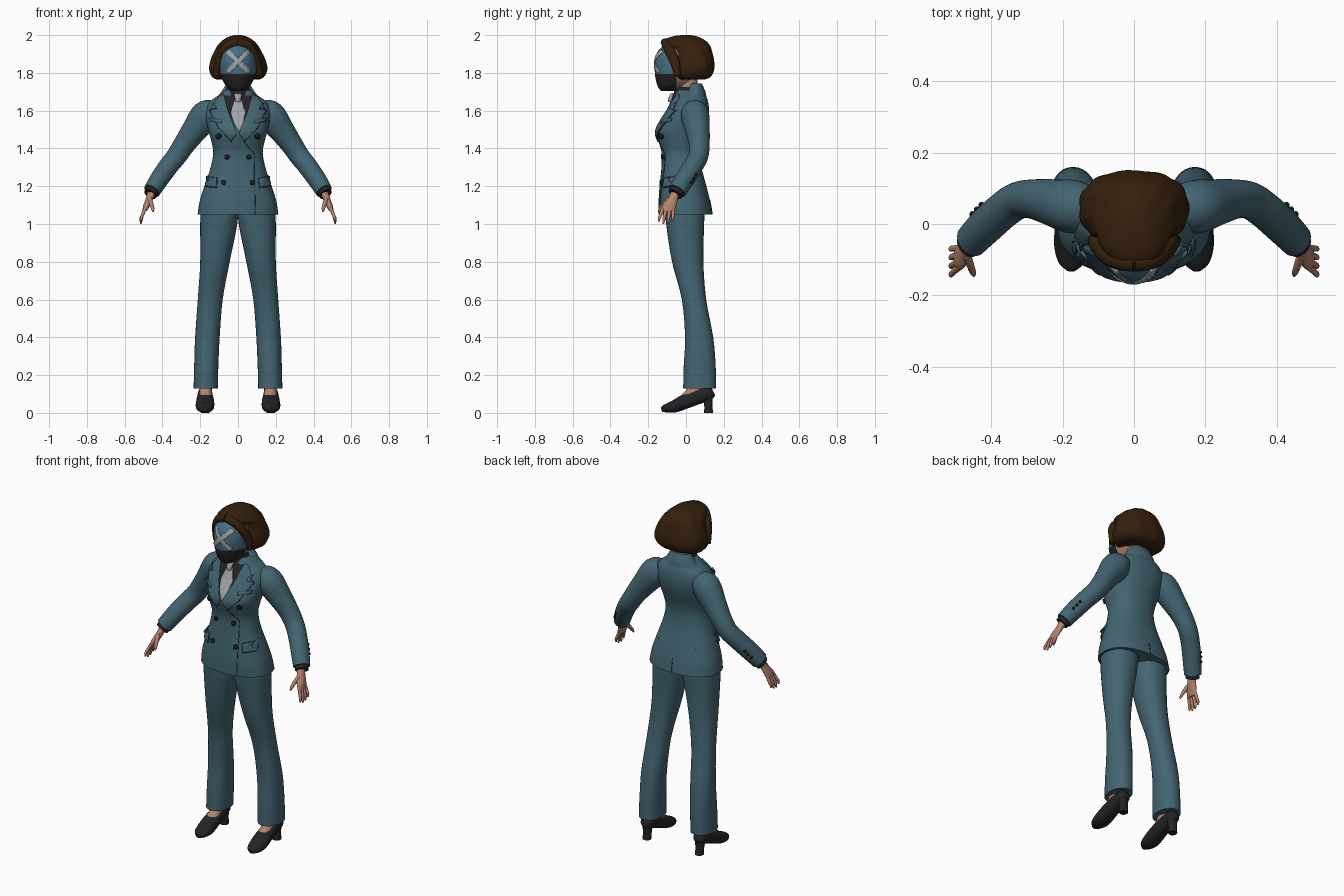
import bpy, bmesh, math
from mathutils import Vector, Quaternion
from mathutils.bvhtree import BVHTree

cube = bpy.data.objects.get("Cube")
if cube:
    bpy.data.objects.remove(cube, do_unlink=True)


def material(name, *rgb):
    m = bpy.data.materials.new(name)
    m.use_nodes = True
    m.diffuse_color = (*rgb, 1)
    bsdf = m.node_tree.nodes["Principled BSDF"]
    bsdf.inputs["Base Color"].default_value = (*rgb, 1)
    bsdf.inputs["Roughness"].default_value = 0.8
    return m


SUIT = material("teal suit", .057, .13, .165)
SEAM = material("dark teal seam", .02, .045, .06)
BLACK = material("black", .017, .017, .019)
HAIR = material("brown hair", .036, .015, .004)
SKIN = material("skin", .46, .23, .15)
BLUE = material("mask blue", .06, .16, .23)
GREY = material("light grey", .36, .37, .38)


def finish(name, bm, mats):
    me = bpy.data.meshes.new(name)
    bm.to_mesh(me)
    bm.free()
    for m in mats:
        me.materials.append(m)
    me.shade_smooth()
    me.set_sharp_from_angle(angle=math.radians(45))
    ob = bpy.data.objects.new(name, me)
    bpy.context.scene.collection.objects.link(ob)
    return ob


def smooth_rows(rows, steps):
    """Catmull-Rom interpolation of the cross-sections."""
    p = [rows[0]] + list(rows) + [rows[-1]]
    out = []
    for i in range(1, len(p) - 2):
        for k in range(steps):
            t = k / steps
            out.append([b + .5 * t * (c - a + t * (2*a - 5*b + 4*c - d + t * (3*(b - c) + d - a)))
                        for a, b, c, d in zip(*p[i - 1:i + 3])])
    return out + [list(rows[-1])]


def loft(name, rows, mat, side=1, follow=False, seg=32, steps=4, power=1.0, wave=0.0):
    """Skin elliptical sections (x, y, z, rx, ry); follow tilts them along the path."""
    rows = smooth_rows(rows, steps)
    bm = bmesh.new()
    rings = []
    for i, (x, y, z, rx, ry) in enumerate(rows):
        a, b = rows[max(i - 1, 0)], rows[min(i + 1, len(rows) - 1)]
        q = Quaternion()
        if follow:
            q = Vector((0, 0, -1)).rotation_difference(Vector(b[:3]) - Vector(a[:3]))
        ring = []
        for k in range(seg):
            t = math.tau * k / seg
            c, s = math.cos(t), math.sin(t)
            w = 1 + wave * math.sin(11 * t + z * 25)
            v = q @ Vector((math.copysign(abs(c) ** power, c) * rx * w,
                            math.copysign(abs(s) ** power, s) * ry * w, 0))
            v += Vector((x, y, z))
            ring.append(bm.verts.new((v.x * side, v.y, max(v.z, 0))))
        rings.append(ring)
    for a, b in zip(rings, rings[1:]):
        for k in range(seg):
            bm.faces.new((a[k - 1], a[k], b[k], b[k - 1]))
    bm.faces.new(rings[0])
    bm.faces.new(rings[-1])
    bmesh.ops.recalc_face_normals(bm, faces=bm.faces)
    return finish(name, bm, [mat])


def body(rows, cx=0):
    """Rows (z, half width, front y, back y) to sections."""
    return [(cx, (f + b) / 2, z, w, (b - f) / 2) for z, w, f, b in rows]


def surface(ob):
    bm = bmesh.new()
    bm.from_mesh(ob.data)
    tree = BVHTree.FromBMesh(bm)
    bm.free()
    return tree


def slice_mesh(bm, co, no):
    bmesh.ops.bisect_plane(bm, geom=bm.verts[:] + bm.edges[:] + bm.faces[:],
                           plane_co=co, plane_no=no)


def plate(name, pts, mat, tree, lift=.004, face=-1, step=.012):
    """Thin plate with outline (x, z) laid on a surface; face -1 is front, 1 is back."""
    bm = bmesh.new()
    bm.faces.new([bm.verts.new((x, 0, z)) for x, z in pts])
    bmesh.ops.triangulate(bm, faces=bm.faces[:])
    for axis, normal in ((0, (1, 0, 0)), (1, (0, 0, 1))):
        lo, hi = min(p[axis] for p in pts), max(p[axis] for p in pts)
        for k in range(1, int((hi - lo) / step) + 1):
            slice_mesh(bm, Vector(normal) * (lo + k * step), normal)
    for v in bm.verts:
        hit, n, _, _ = tree.ray_cast(Vector((v.co.x, face, v.co.z)), Vector((0, -face, 0)))
        if hit is None:
            hit, n, _, _ = tree.find_nearest(Vector((v.co.x, face * .1, v.co.z)))
        v.co = hit + n * lift
    bm.normal_update()
    if sum(f.normal.y * f.calc_area() for f in bm.faces) * face < 0:
        bmesh.ops.reverse_faces(bm, faces=bm.faces[:])
    ob = finish(name, bm, [mat])
    mod = ob.modifiers.new("thickness", 'SOLIDIFY')
    mod.thickness = lift + .001
    mod.offset = -1
    return ob


def disc(x, z, r):
    return [(x + r * math.cos(k * math.tau / 14), z + r * math.sin(k * math.tau / 14)) for k in range(14)]


def mirrored(pts, s):
    return [(x * s, z) for x, z in pts]


# Jacket body
jacket = loft("jacket", body([
    (1.05, .214, -.145, .14), (1.12, .203, -.145, .128), (1.2, .178, -.14, .108),
    (1.3, .145, -.13, .082), (1.38, .131, -.13, .075), (1.44, .142, -.147, .085),
    (1.49, .155, -.157, .102), (1.55, .168, -.13, .118), (1.6, .172, -.1, .122),
    (1.645, .152, -.078, .117), (1.68, .105, -.062, .105), (1.71, .066, -.05, .085)]),
    SUIT, seg=48, power=.88)
coat = surface(jacket)
loft("jacket_collar", body([(1.66, .115, -.03, .11), (1.7, .088, -.01, .103), (1.745, .06, .02, .083)]), SUIT)
loft("shirt_collar", body([(1.65, .085, -.078, .08), (1.69, .069, -.066, .078), (1.725, .056, -.055, .07)]), BLACK)

# Shirt front, tie, lapels and seams
plate("shirt_front", [(.008, 1.485), (.055, 1.59), (.08, 1.68), (-.08, 1.68), (-.05, 1.59)], BLACK, coat, .002)
plate("tie", [(.008, 1.488), (.027, 1.53), (.038, 1.59), (.018, 1.655),
              (-.018, 1.655), (-.038, 1.59), (-.02, 1.53)], GREY, coat, .005)
loft("tie_knot", [(0, -.07, 1.69, .021, .012), (0, -.08, 1.665, .017, .014), (0, -.083, 1.645, .012, .012)],
     GREY, seg=12)
LAPEL = [(.006, 1.48), (.05, 1.59), (.075, 1.685), (.1, 1.67), (.125, 1.635),
         (.108, 1.607), (.145, 1.598), (.1, 1.51), (.035, 1.44)]
for side, word in ((1, "left"), (-1, "right")):
    plate(word + "_lapel", mirrored(LAPEL, side), SUIT, coat, .008)
    plate(word + "_lapel_edge", mirrored([(.035, 1.436), (.103, 1.508), (.15, 1.6), (.144, 1.6),
                                          (.099, 1.511), (.033, 1.441)], side), SEAM, coat, .006)
    plate(word + "_breast_pocket", mirrored([(.085, 1.53), (.145, 1.545), (.145, 1.56), (.085, 1.547)], side),
          SUIT, coat, .009)
    plate(word + "_pocket_flap", mirrored([(.115, 1.195), (.165, 1.2), (.168, 1.235), (.16, 1.25), (.11, 1.24)], side),
          SUIT, coat, .009)
    plate(word + "_pocket_edge", mirrored([(.112, 1.191), (.168, 1.196), (.171, 1.237), (.161, 1.254), (.107, 1.244)], side),
          SEAM, coat, .003)
    for n, (x, z) in enumerate(((.1, 1.465), (.057, 1.355), (.075, 1.22))):
        plate(f"{word}_button_{n + 1}", disc(x * side, z, .013), BLACK, coat, .009)
plate("front_seam", [(.03, 1.44), (.088, 1.37), (.092, 1.055), (.088, 1.055), (.084, 1.368), (.027, 1.438)],
      SEAM, coat, .002)
plate("back_vent", [(-.002, 1.055), (.002, 1.055), (.001, 1.13), (-.001, 1.13)], SEAM, coat, .002, face=1)

# Limbs
for side, word in ((1, "left"), (-1, "right")):
    sleeve = loft(word + "_sleeve", [
        (.12, .04, 1.605, .055, .06), (.17, .048, 1.575, .08, .075), (.235, .062, 1.49, .067, .064),
        (.285, .07, 1.42, .058, .055), (.325, .066, 1.36, .054, .052), (.365, .04, 1.31, .052, .052),
        (.415, -.005, 1.24, .05, .052), (.456, -.047, 1.175, .045, .049)], SUIT, side, follow=True)
    arm = surface(sleeve)
    for n, (x, y, z) in enumerate(((.455, .03, 1.22), (.44, .04, 1.24), (.425, .05, 1.26))):
        p = arm.find_nearest(Vector((x * side, y, z)))[0]
        loft(f"{word}_cuff_button_{n + 1}", [(p.x, p.y, p.z + d, r, r) for d, r in ((-.009, .003), (0, .009), (.009, .003))],
             BLACK, seg=10, steps=2)
    loft(word + "_shirt_cuff", [(.445, -.036, 1.19, .038, .041), (.464, -.058, 1.158, .036, .04)],
         BLACK, side, follow=True, seg=24)
    loft(word + "_hand", [(.456, -.055, 1.17, .022, .024), (.468, -.07, 1.135, .02, .028),
                          (.483, -.088, 1.1, .018, .037), (.494, -.096, 1.068, .012, .035)], SKIN, side, seg=20)
    for n, drop in enumerate((.012, 0, .003, .016)):
        y = -.122 + .018 * n
        loft(f"{word}_finger_{n + 1}", [
            (.491, y, 1.082, .009, .01), (.507, y - .013 + .004 * n, 1.045, .0085, .009),
            (.513, y - .02 + .006 * n, 1.018 + drop, .0075, .008), (.514, y - .022 + .006 * n, 1.0 + drop, .004, .004)],
            SKIN, side, follow=True, seg=10, steps=3)
    loft(word + "_thumb", [(.468, -.088, 1.135, .012, .014), (.459, -.115, 1.108, .011, .011),
                           (.452, -.135, 1.083, .009, .009), (.449, -.145, 1.064, .004, .004)],
         SKIN, side, follow=True, seg=10)

    # Trouser leg, ankle and heeled shoe
    loft(word + "_trouser_leg", [(cx, (f + b) / 2, z, w, (b - f) / 2) for cx, z, w, f, b in (
        (.171, .13, .064, -.015, .16), (.168, .25, .064, -.012, .157), (.162, .4, .065, -.005, .144),
        (.147, .6, .066, -.022, .107), (.122, .8, .078, -.074, .092), (.102, 1.0, .098, -.105, .096),
        (.098, 1.1, .096, -.11, .1), (.09, 1.2, .075, -.1, .09))], SUIT, side, power=.92)
    loft(word + "_ankle", [(.172, .02, .095, .034, .045), (.172, .05, .13, .033, .045), (.172, .065, .22, .033, .04)],
         SKIN, side, seg=20)
    loft(word + "_shoe", [(.175, .145, .112, .014, .02), (.175, .125, .104, .036, .034), (.174, .06, .085, .041, .04),
                          (.174, 0, .062, .047, .039), (.175, -.06, .035, .049, .033),
                          (.176, -.108, .024, .036, .022), (.177, -.13, .018, .012, .012)],
         BLACK, side, follow=True, seg=24, power=.9)
    loft(word + "_shoe_heel", [(.174, .12, 0, .023, .024), (.174, .117, .05, .024, .022), (.174, .11, .1, .033, .035)],
         BLACK, side, seg=20, power=.8)

# Neck and masked head
loft("neck", [(0, .02, 1.66, .053, .055), (0, .012, 1.73, .048, .052), (0, 0, 1.81, .05, .055)], SKIN)
head = loft("head", body([
    (1.703, .03, -.13, -.06), (1.725, .06, -.148, -.02), (1.765, .083, -.16, .04), (1.8, .094, -.165, .07),
    (1.86, .1, -.166, .09), (1.91, .096, -.152, .09), (1.945, .075, -.12, .08), (1.97, .04, -.08, .05)]),
    SKIN, seg=48)
bm = bmesh.new()
bm.from_mesh(head.data)
slice_mesh(bm, (0, -.05, 0), (0, 1, 0))
slice_mesh(bm, (0, 0, 1.795), (0, 0, 1))
for f in bm.faces:
    c = f.calc_center_median()
    f.material_index = 0 if c.y > -.05 else 1 if c.z < 1.795 else 2
bm.to_mesh(head.data)
bm.free()
for m in (BLACK, BLUE):
    head.data.materials.append(m)
skull = surface(head)
BAR = [(-.066, 1.81), (-.046, 1.796), (.008, 1.85), (.066, 1.906), (.046, 1.922), (-.008, 1.868)]
for side, word in ((1, "rising"), (-1, "falling")):
    plate(f"mask_cross_{word}", mirrored(BAR, side), GREY, skull, .003 + .0005 * side)

# Bobbed hair with swept fringe
loft("hair", body([
    (1.765, .112, -.045, .1), (1.78, .138, -.06, .132), (1.82, .154, -.062, .149), (1.87, .144, -.062, .147),
    (1.92, .121, -.072, .135), (1.948, .105, -.112, .124), (1.973, .08, -.115, .1),
    (1.992, .047, -.075, .062), (2.0, .015, -.025, .025)]), HAIR, seg=66, power=.85, wave=.014)
for side, word in ((1, "left"), (-1, "right")):
    loft(word + "_fringe", [(0, -.108, 1.964, .02, .026), (.045, -.104, 1.95, .024, .024),
                            (.083, -.082, 1.912, .02, .028), (.106, -.056, 1.85, .02, .025),
                            (.115, -.045, 1.785, .016, .016)], HAIR, side, follow=True, seg=16)
